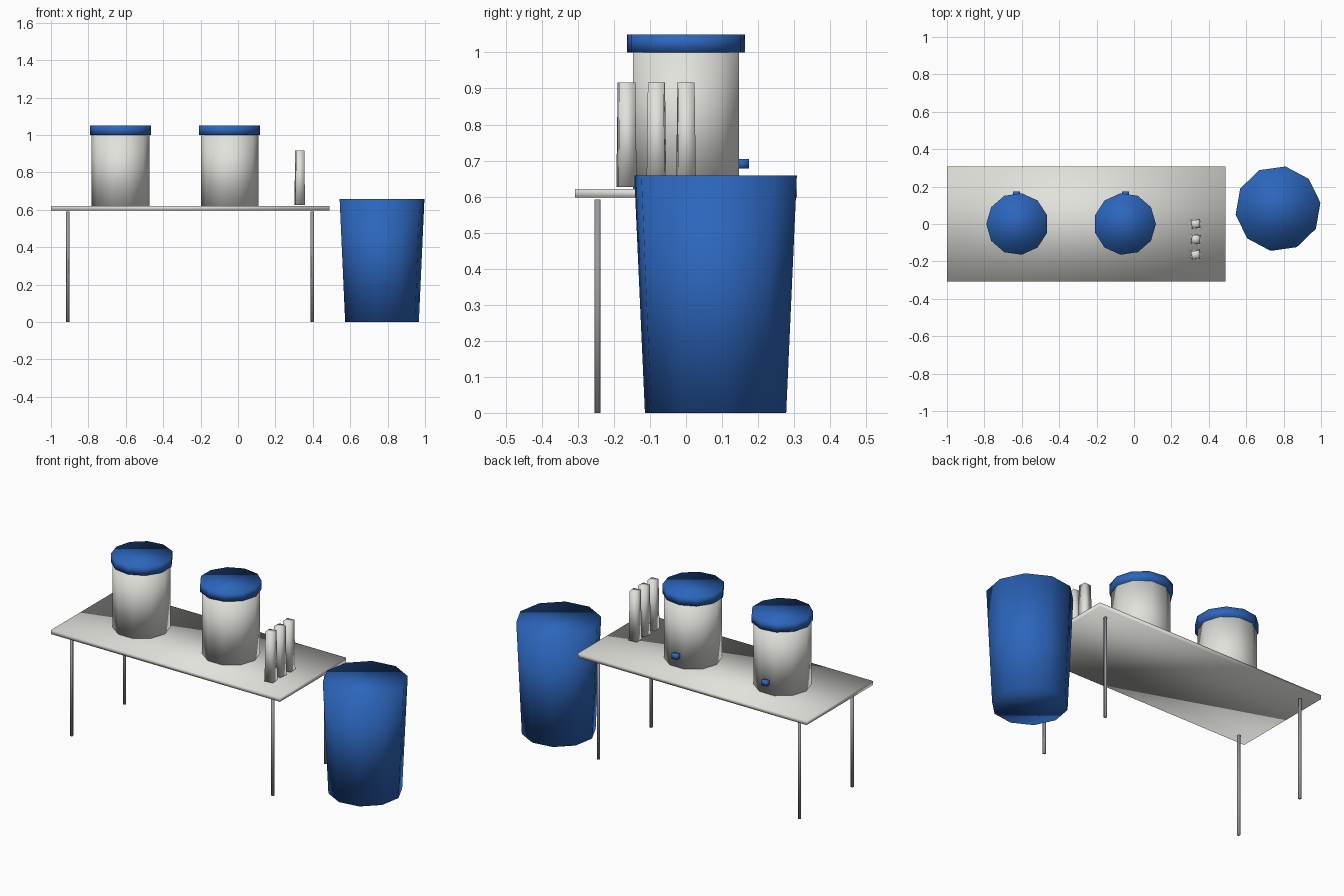
import bpy
from math import radians

if "Cube" in bpy.data.objects:
    bpy.data.objects.remove(bpy.data.objects["Cube"])


def material(name, rgb):
    m = bpy.data.materials.new(name)
    m.diffuse_color = (*rgb, 1)
    m.use_nodes = True
    m.node_tree.nodes["Principled BSDF"].inputs["Base Color"].default_value = m.diffuse_color
    return m


blue = material("blue_plastic", (0.025, 0.13, 0.5))
white = material("off_white", (0.76, 0.76, 0.72))
steel = material("steel_grey", (0.32, 0.32, 0.35))


def finish(name, mat):
    ob = bpy.context.object
    ob.name = name
    bpy.ops.object.transform_apply(location=False, rotation=True, scale=True)
    bpy.ops.object.shade_smooth()
    ob.data.materials.append(mat)
    return ob


def tub(name, x, y, z0, z1, r0, r1, sides, first_angle, mat):
    """Closed, smooth, low-sided tub; first_angle aims its first corner from +x."""
    bpy.ops.mesh.primitive_cone_add(
        vertices=sides, radius1=r0, radius2=r1, depth=z1 - z0,
        location=(x, y, (z0 + z1) / 2), rotation=(0, 0, radians(first_angle - 90)))
    return finish(name, mat)


def box(name, x, y, z, mat):
    """Box from (min, max) pairs."""
    bpy.ops.mesh.primitive_cube_add(
        size=1, location=[(a + b) / 2 for a, b in (x, y, z)])
    bpy.context.object.scale = [b - a for a, b in (x, y, z)]
    return finish(name, mat)


# Folding table
box("table_top", (-1, 0.488), (-0.308, 0.308), (0.597, 0.621), white)
for side, x in (("left", -0.91), ("right", 0.398)):
    for end, y in (("front", -0.245), ("back", 0.245)):
        tub(f"{end}_{side}_leg", x, y, 0, 0.592, 0.0095, 0.0095, 6, 0, steel)

# Drink coolers with lid and rear spigot
for side, x, lid_x, corner in (("left", -0.628, -0.624, 180),
                               ("right", -0.045, -0.049, 0)):
    tub(f"{side}_cooler_body", x, 0, 0.621, 1.002, 0.154, 0.154, 10, 0, white)
    tub(f"{side}_cooler_lid", lid_x, 0, 1.0, 1.05, 0.166, 0.166, 11, corner, blue)
    box(f"{side}_spigot", (x - 0.018, x + 0.018), (0.14, 0.175), (0.678, 0.704), blue)

# Cup stacks
for i, y in enumerate((0, -0.082, -0.165)):
    tub(f"cup_stack_{i + 1}", 0.33, y, 0.626, 0.916, 0.036, 0.031, 4,
        (50, 40, 52)[i], white)

# Waste bin
tub("waste_bin", 0.77, 0.082, 0, 0.658, 0.199, 0.229, 10, 80, blue)
